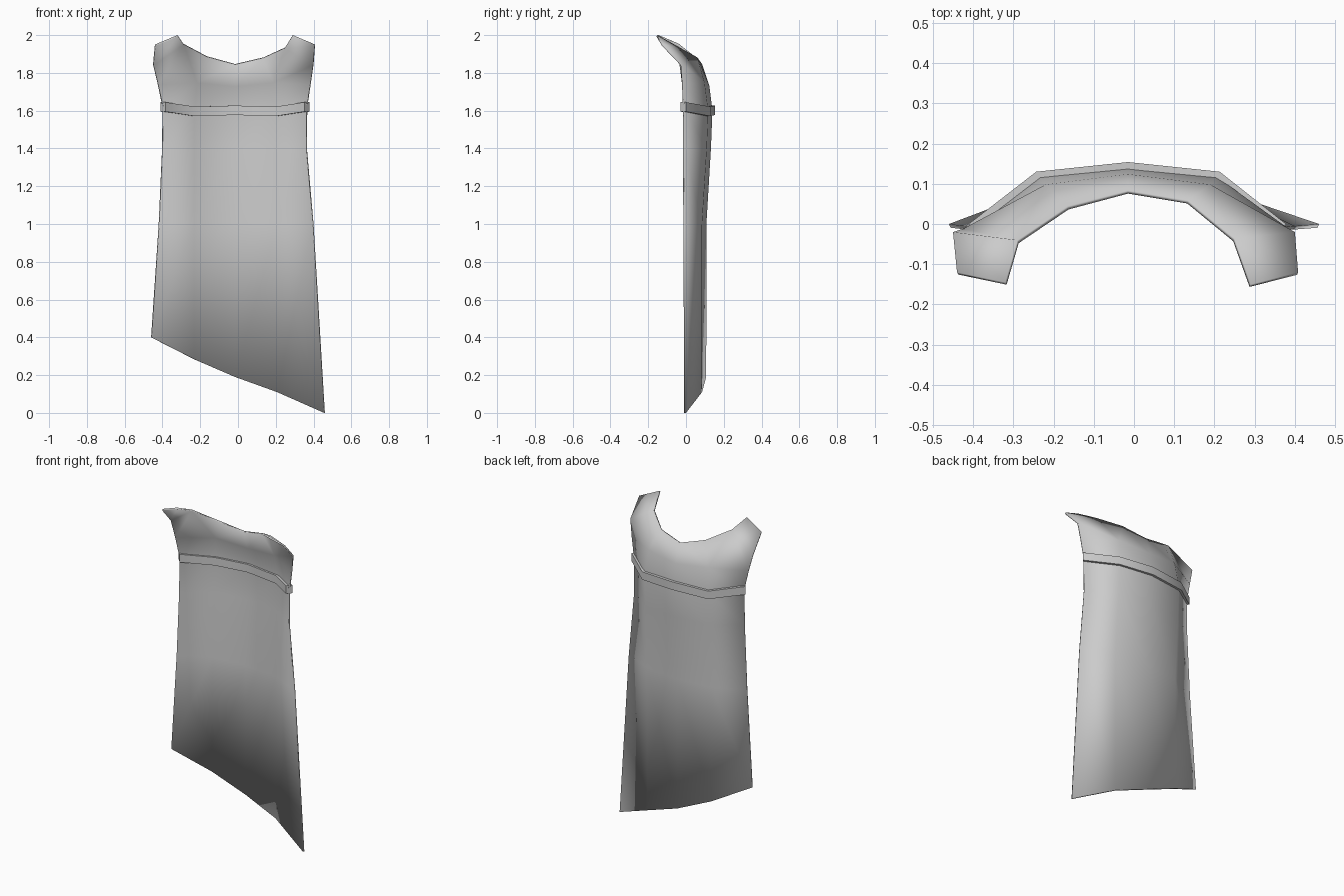
import bpy
import bmesh

if "Cube" in bpy.data.objects:
    bpy.data.objects.remove(bpy.data.objects["Cube"])

grey = bpy.data.materials.new("cloth grey")
grey.diffuse_color = (0.6, 0.6, 0.6, 1)
grey.use_nodes = True
grey.node_tree.nodes["Principled BSDF"].inputs["Base Color"].default_value = grey.diffuse_color


def make_object(name, verts, faces):
    mesh = bpy.data.meshes.new(name)
    mesh.from_pydata(verts, [], faces)
    bm = bmesh.new()
    bm.from_mesh(mesh)
    bmesh.ops.recalc_face_normals(bm, faces=bm.faces)
    # open sheets: outside is the back (+y)
    if sum(f.normal.y * f.calc_area() for f in bm.faces) < -0.1:
        bmesh.ops.reverse_faces(bm, faces=bm.faces)
    bm.to_mesh(mesh)
    bm.free()
    mesh.materials.append(grey)
    ob = bpy.data.objects.new(name, mesh)
    bpy.context.collection.objects.link(ob)
    return ob


def shade(ob, degrees):
    bpy.ops.object.select_all(action='DESELECT')
    ob.select_set(True)
    bpy.context.view_layer.objects.active = ob
    bpy.ops.object.shade_smooth_by_angle(angle=degrees * 3.14159 / 180)


# Cloak rows from the slanted hem to the upper back, five columns each
rows = [
    [(-.46, 0, .40), (-.235, .085, .285), (-.015, .107, .19), (.21, .085, .11), (.46, 0, 0)],
    [(-.42, -.005, 1.0), (-.235, .085, 1.0), (-.015, .108, 1.0), (.21, .085, 1.0), (.40, -.005, 1.0)],
    [(-.402, -.008, 1.4), (-.235, .11, 1.4), (-.015, .132, 1.4), (.205, .11, 1.4), (.365, -.008, 1.4)],
    [(-.40, -.008, 1.62), (-.235, .118, 1.6), (-.015, .14, 1.6), (.205, .118, 1.6), (.367, -.008, 1.62)],
    [(-.425, -.012, 1.74), (-.22, .098, 1.75), (-.015, .124, 1.73), (.19, .098, 1.75), (.385, -.012, 1.74)],
]
verts = [p for row in rows for p in row]
faces = [(r * 5 + c, r * 5 + c + 1, r * 5 + c + 6, r * 5 + c + 5)
         for r in range(4) for c in range(4)]

# Neckline and shoulder straps
n = len(verts)
verts += [(-.45, -.02, 1.845), (-.29, -.04, 1.955), (-.165, .045, 1.888),
          (-.015, .085, 1.847), (.135, .06, 1.882), (.25, -.035, 1.935),
          (.40, -.02, 1.845),
          (-.44, -.12, 1.95), (-.32, -.145, 2.0), (.29, -.15, 2.0), (.408, -.12, 1.95)]
faces += [(20, 21, n + 1, n), (21, n + 2, n + 1), (21, 22, n + 3, n + 2),
          (22, 23, n + 4, n + 3), (23, n + 5, n + 4), (23, 24, n + 6, n + 5),
          (n, n + 1, n + 8, n + 7), (n + 5, n + 6, n + 10, n + 9)]
cloak = make_object("cloak", verts, faces)
solid = cloak.modifiers.new("thickness", 'SOLIDIFY')
solid.thickness = 0.01
solid.offset = -1
shade(cloak, 50)

# Raised band across the upper back: centre path swept with a box section
path = [(-.398, -.014, 1.62), (-.235, .112, 1.596), (-.015, .134, 1.602),
        (.205, .112, 1.596), (.365, -.014, 1.62)]
out = [(-.013, .014), (-.008, .018), (0, .02), (.008, .018), (.013, .014)]
bverts, bfaces = [], []
for (x, y, z), (dx, dy) in zip(path, out):
    for s, h in ((1, -.025), (1, .025), (-1, .025), (-1, -.025)):
        bverts.append((x + s * dx, y + s * dy, z + h))
for i in range(4):
    for k in range(4):
        a, b = i * 4 + k, i * 4 + (k + 1) % 4
        bfaces.append((a, b, b + 4, a + 4))
bfaces += [(0, 1, 2, 3), (16, 17, 18, 19)]
band = make_object("band", bverts, bfaces)
shade(band, 35)
